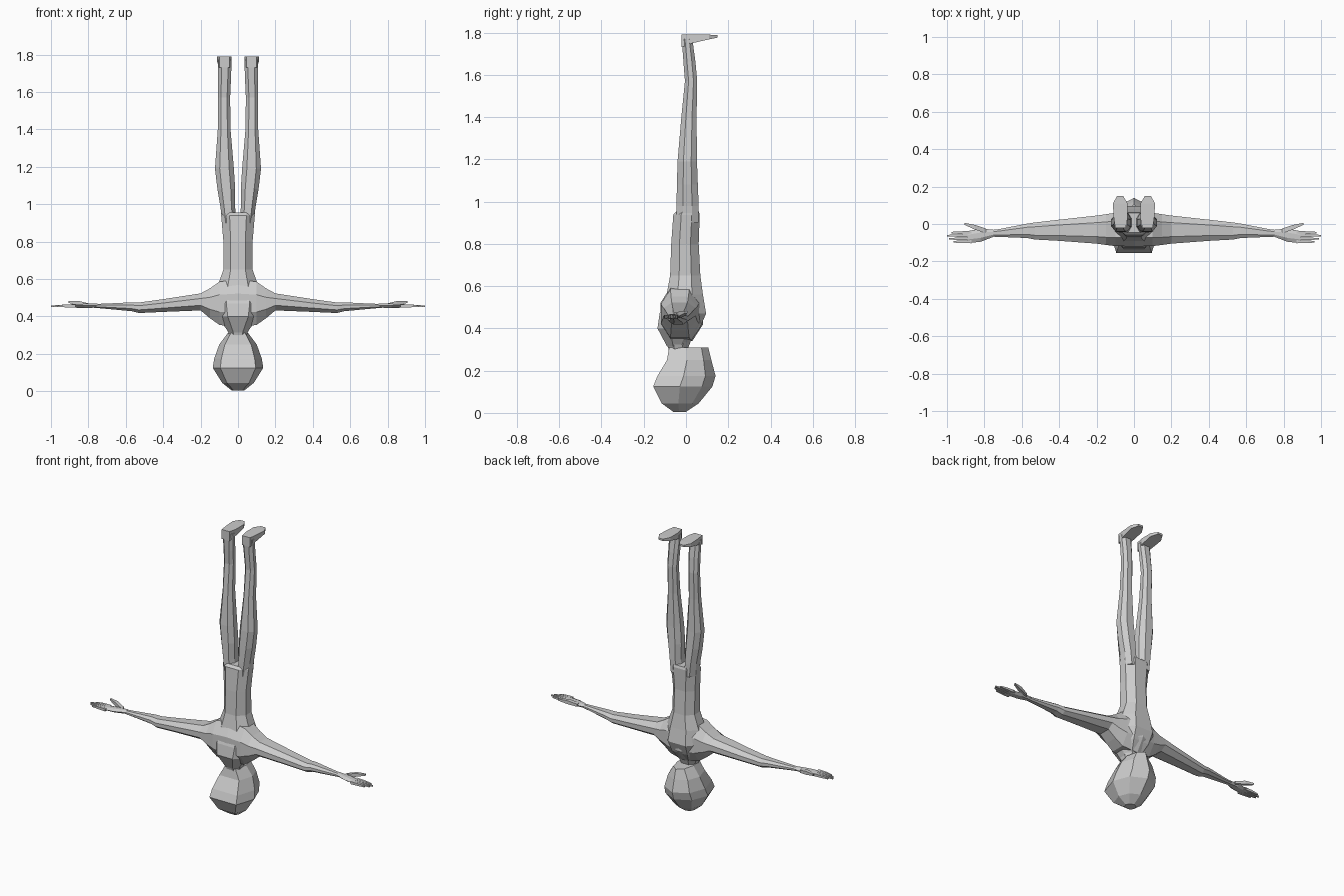
import bpy
import bmesh
from mathutils import Vector

default_cube = bpy.data.objects.get("Cube")
if default_cube:
    bpy.data.objects.remove(default_cube, do_unlink=True)

# Single plain grey used for the whole figure
grey = bpy.data.materials.new("light grey")
grey.use_nodes = True
colour = (.6, .6, .6, 1)
grey.diffuse_color = colour
grey.node_tree.nodes["Principled BSDF"].inputs["Base Color"].default_value = colour

# Cross-section outlines inside a square from -1 to 1
OCTAGON = [(1, .4), (.5, 1), (-.5, 1), (-1, .4), (-1, -.4), (-.5, -1), (.5, -1), (1, -.4)]
DIAMOND = [(1, .1), (.4, 1), (-.4, 1), (-1, .1), (-.5, -1), (.5, -1)]
SKULL = [(.7, -1), (1, -.1), (.7, .65), (0, 1), (-.7, .65), (-1, -.1), (-.7, -1)]
SQUARE = [(1, 1), (-1, 1), (-1, -1), (1, -1)]

# How (along, across, other) maps to x, y, z for each loft axis
PLACE = {
    "x": lambda along, a, b: Vector((along, a, b)),
    "y": lambda along, a, b: Vector((a, along, b)),
    "z": lambda along, a, b: Vector((a, b, along)),
}


def loft(name, axis, rows, outline, mirrored=False):
    """Skin rows of (along, a_min, a_max, b_min, b_max) with flat faces."""
    bm = bmesh.new()
    rings = []
    for along, a_min, a_max, b_min, b_max in rows:
        ring = []
        for u, v in outline:
            a = (a_min + a_max) / 2 + u * (a_max - a_min) / 2
            b = (b_min + b_max) / 2 + v * (b_max - b_min) / 2
            ring.append(bm.verts.new(PLACE[axis](along, a, b)))
        rings.append(ring)
    count = len(outline)
    for lower, upper in zip(rings, rings[1:]):
        for i in range(count):
            j = (i + 1) % count
            bm.faces.new((lower[i], lower[j], upper[j], upper[i]))
    bm.faces.new(rings[0])
    bm.faces.new(rings[-1])
    bmesh.ops.recalc_face_normals(bm, faces=bm.faces[:])
    mesh = bpy.data.meshes.new(name)
    bm.to_mesh(mesh)
    bm.free()
    mesh.materials.append(grey)
    part = bpy.data.objects.new(name, mesh)
    bpy.context.collection.objects.link(part)
    if mirrored:
        part.modifiers.new("Mirror", "MIRROR").use_axis[0] = True
    return part


def centred(rows):
    """Turn (z, half_width, y_min, y_max) into full rows."""
    return [(z, -half, half, back, front) for z, half, back, front in rows]


# Head, upside down with the face towards +y
loft("head", "z", centred([
    (.005, .035, -.06, .0),
    (.045, .085, -.115, .06),
    (.125, .135, -.155, .125),
    (.175, .127, -.135, .14),
    (.25, .1, -.09, .12),
    (.31, .055, -.08, .105),
]), SKULL)

# Neck
loft("neck", "z", centred([
    (.22, .055, -.085, .02),
    (.3, .047, -.082, .008),
    (.36, .07, -.1, .03),
]), OCTAGON)

# Torso from shoulders up to the hips
loft("torso", "z", centred([
    (.315, .05, -.09, .005),
    (.4, .11, -.135, .065),
    (.47, .125, -.125, .095),
    (.56, .11, -.092, .08),
    (.65, .078, -.075, .068),
    (.8, .078, -.07, .06),
    (.94, .09, -.06, .065),
    (.955, .088, -.045, .06),
]), OCTAGON)

# Arms with a broad shoulder, elbow and wrist
loft("arm", "x", [
    (.0, -.12, .08, .34, .6),
    (.1, -.118, .06, .355, .585),
    (.15, -.112, .052, .39, .55),
    (.2, -.105, .045, .432, .523),
    (.4, -.09, .023, .424, .492),
    (.53, -.083, .008, .418, .474),
    (.57, -.075, .002, .428, .475),
    (.72, -.069, -.027, .442, .468),
    (.78, -.067, -.035, .447, .466),
], OCTAGON, True)

# Palms
loft("palm", "x", [
    (.75, -.068, -.03, .447, .469),
    (.82, -.095, -.025, .445, .468),
    (.89, -.102, -.038, .447, .465),
], DIAMOND, True)

# Four fingers on each hand
for label, y, tip in [("index", -.046, .975), ("middle", -.062, .999),
                      ("ring", -.079, .99), ("little", -.095, .965)]:
    loft(label + "_finger", "x", [
        (.87, y - .008, y + .008, .447, .464),
        (.93, y - .007, y + .007, .449, .463),
        (tip, y - .004, y + .004, .45, .458),
    ], SQUARE, True)

# Thumbs
loft("thumb", "x", [
    (.79, -.05, -.025, .45, .467),
    (.85, -.03, -.005, .46, .482),
    (.905, -.005, .006, .472, .482),
], SQUARE, True)

# Legs from hip through knee to ankle
loft("leg", "z", [
    (.9, .008, .085, -.045, .06),
    (.98, .015, .093, -.045, .06),
    (1.08, .015, .11, -.043, .056),
    (1.19, .022, .123, -.04, .052),
    (1.4, .04, .108, -.022, .05),
    (1.57, .042, .108, -.005, .053),
    (1.66, .038, .106, -.012, .045),
    (1.77, .034, .107, -.02, .03),
], OCTAGON, True)

# Feet with pointed toes, soles up
loft("foot", "y", [
    (-.022, .045, .1, 1.73, 1.79),
    (.03, .034, .108, 1.75, 1.79),
    (.11, .034, .113, 1.768, 1.79),
    (.15, .058, .09, 1.776, 1.788),
], SQUARE, True)
